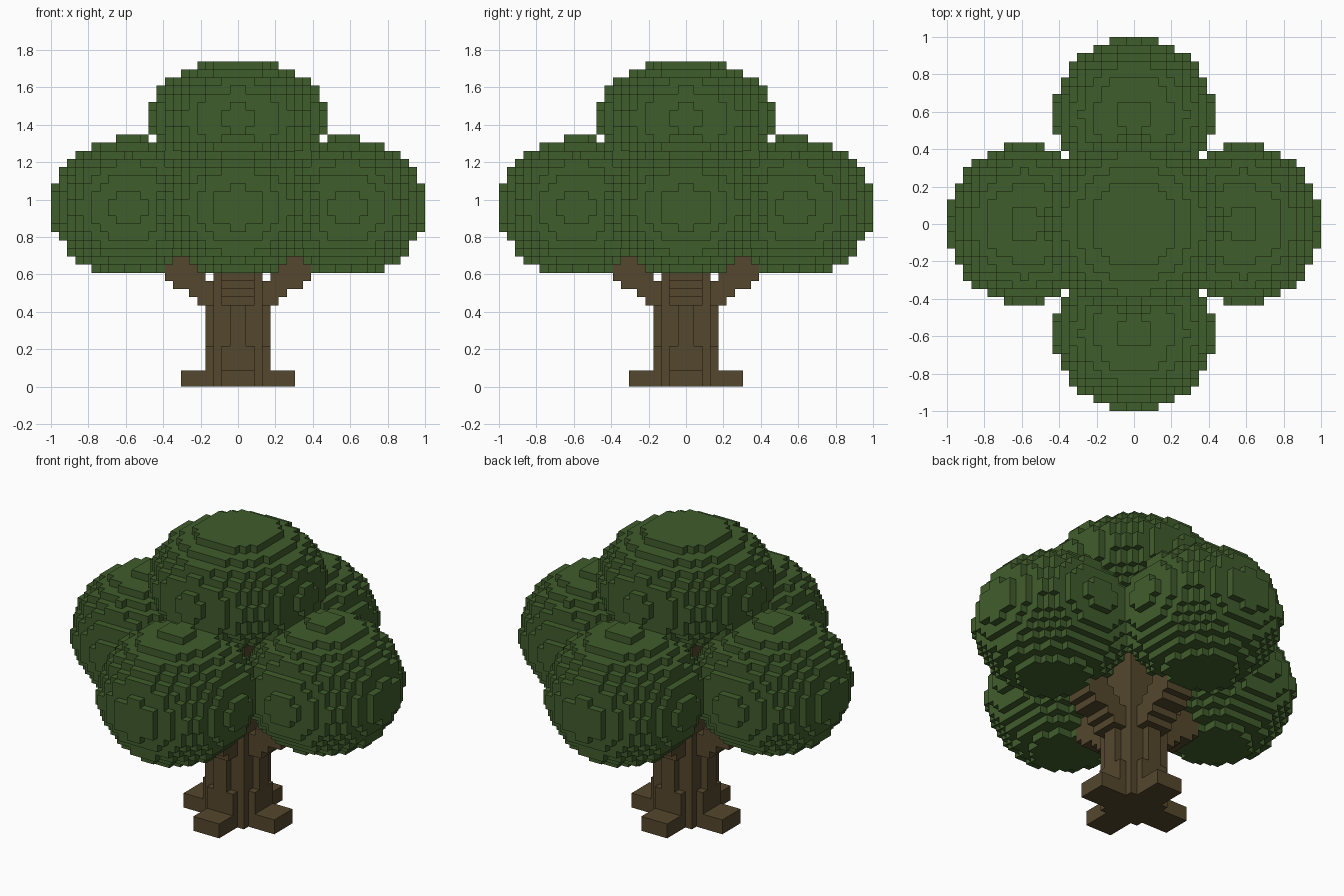
import bpy
import bmesh
import math
from mathutils import Vector

UNIT = 2 / 46          # edge of one block
cube = bpy.data.objects.get("Cube")
if cube:
    bpy.data.objects.remove(cube, do_unlink=True)


def make_material(name, rgb):
    mat = bpy.data.materials.new(name)
    mat.use_nodes = True
    mat.diffuse_color = (*rgb, 1)
    mat.node_tree.nodes["Principled BSDF"].inputs["Base Color"].default_value = (*rgb, 1)
    return mat


def box(x0, x1, y0, y1, z0, z1):
    """Cells of a solid block."""
    return {(x, y, z) for x in range(x0, x1) for y in range(y0, y1) for z in range(z0, z1)}


def ellipsoid(centre, radii):
    """Cells whose centres lie inside an ellipsoid."""
    lo = [math.floor(c - r) for c, r in zip(centre, radii)]
    hi = [math.ceil(c + r) for c, r in zip(centre, radii)]
    return {cell for cell in box(lo[0], hi[0], lo[1], hi[1], lo[2], hi[2])
            if sum(((p + 0.5 - c) / r) ** 2 for p, c, r in zip(cell, centre, radii)) <= 1}


def four_ways(cells):
    """Repeat cells at quarter turns about the vertical axis."""
    result = set()
    for _ in range(4):
        result |= cells
        cells = {(-y - 1, x, z) for x, y, z in cells}
    return result


def build(name, cells, solid, mat):
    """Skin the cells, leaving out faces that touch any solid cell."""
    bm = bmesh.new()
    verts = {}

    def vert(p):
        key = tuple(p)
        if key not in verts:
            verts[key] = bm.verts.new(Vector(p) * UNIT)
        return verts[key]

    for cell in sorted(cells):
        for axis in range(3):
            for side in (0, 1):
                near = list(cell)
                near[axis] += 2 * side - 1
                if tuple(near) in solid:
                    continue
                u, v = (axis + 1) % 3, (axis + 2) % 3
                ring = []
                for du, dv in ((0, 0), (1, 0), (1, 1), (0, 1)):
                    p = list(cell)
                    p[axis] += side
                    p[u] += du
                    p[v] += dv
                    ring.append(vert(p))
                bm.faces.new(ring if side else ring[::-1])
    # merge coplanar block faces into larger flat faces
    bmesh.ops.dissolve_limit(bm, angle_limit=math.radians(1), verts=bm.verts[:],
                             edges=bm.edges[:], use_dissolve_boundaries=False)
    mesh = bpy.data.meshes.new(name)
    bm.to_mesh(mesh)
    bm.free()
    mesh.materials.append(mat)
    obj = bpy.data.objects.new(name, mesh)
    bpy.context.collection.objects.link(obj)
    return obj


# trunk: square core, tapering ridges and root arms
trunk = box(-3, 3, -3, 3, 0, 28)
trunk |= four_ways(box(3, 4, -2, 2, 2, 5) | box(3, 4, -1, 1, 5, 13))
trunk |= four_ways(box(3, 7, -2, 2, 0, 2))

# branches: stepped rows rising outward
branch = set()
for z, (start, end) in enumerate([(3, 5), (3, 6), (3, 8), (4, 9), (5, 9), (6, 10), (7, 11)], 10):
    branch |= box(start, end, -2, 2, z, z + 1)
trunk |= four_ways(branch)

# canopy: four side clumps and a crown
canopy = four_ways(ellipsoid((13.35, 0, 22.1), (9.65, 9.8, 8.6)))
canopy |= ellipsoid((0, 0, 33), (10.8, 10.8, 7.5))
canopy -= trunk

solid = trunk | canopy
build("trunk", trunk, solid, make_material("bark brown", (0.089, 0.063, 0.026)))
build("canopy", canopy, solid, make_material("leaf green", (0.051, 0.109, 0.025)))
